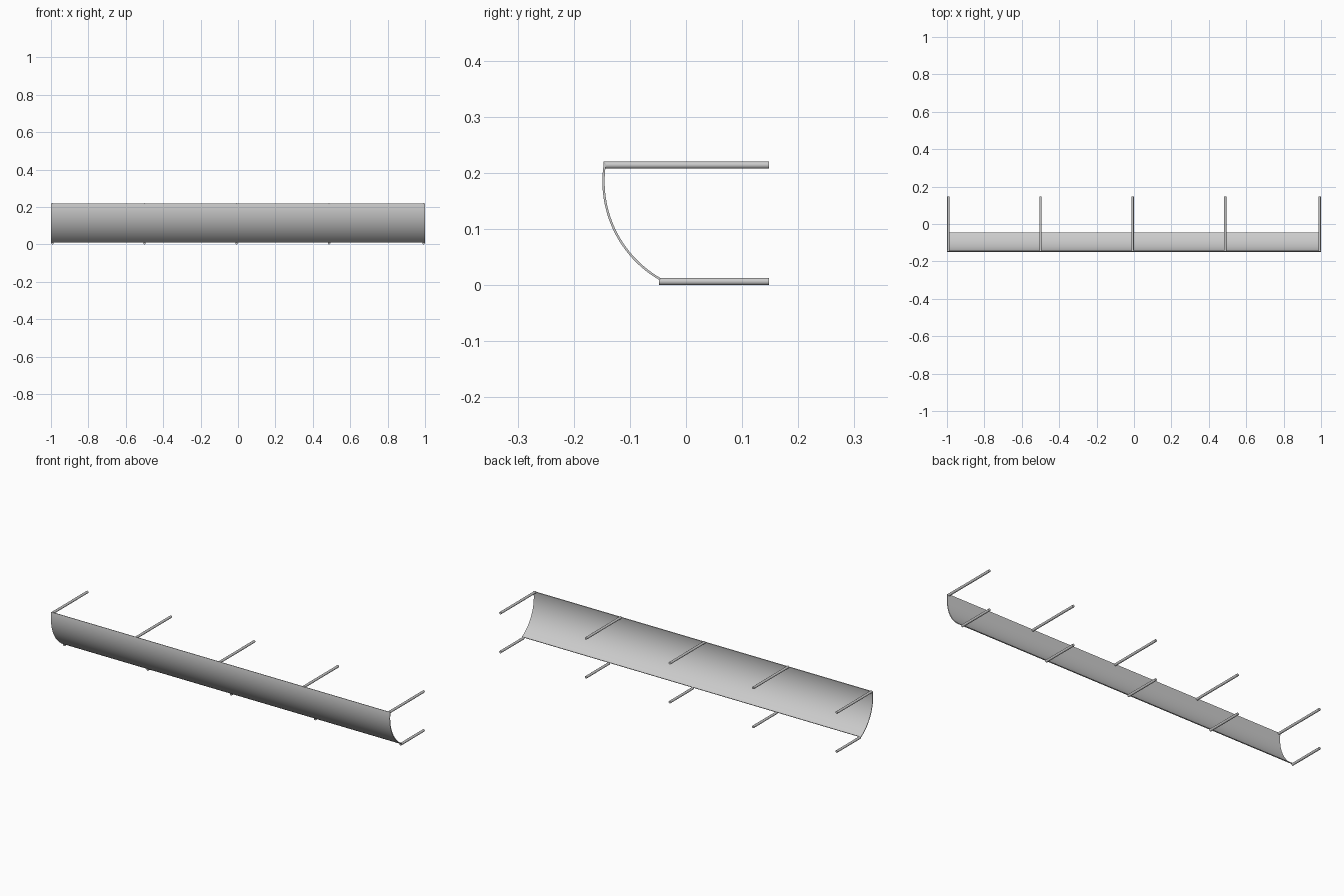
import bpy, bmesh
from math import sin, cos, radians, pi

if "Cube" in bpy.data.objects:
    bpy.data.objects.remove(bpy.data.objects["Cube"])

R, CY, CZ, T = 0.203, 0.054, 0.185, 0.004


def arc(radius, n=40):
    # side profile from top edge down to bottom edge
    angles = [radians(9.2 - 69.2 * i / n) for i in range(n + 1)]
    return [(CY - radius * cos(a), CZ + radius * sin(a)) for a in angles]


def finish(obj):
    bpy.ops.object.select_all(action='DESELECT')
    obj.select_set(True)
    bpy.context.view_layer.objects.active = obj
    bpy.ops.object.shade_smooth_by_angle(angle=radians(35))


# curved panel: closed thin profile extruded along x
bm = bmesh.new()
outer, inner = arc(R), arc(R - T)
rings = [[[bm.verts.new((x, y, z)) for y, z in pts] for pts in (outer, inner)]
         for x in (-1, 1)]
(lo, li), (ro, ri) = rings
for i in range(len(outer) - 1):
    for a, b in ((lo, ro), (ro, ri), (ri, li), (li, lo)):
        bm.faces.new((a[i], a[i + 1], b[i + 1], b[i]))
for k in (0, -1):
    bm.faces.new((lo[k], ro[k], ri[k], li[k]))
bmesh.ops.recalc_face_normals(bm, faces=bm.faces)
mesh = bpy.data.meshes.new("curved_panel")
bm.to_mesh(mesh)
bm.free()
panel = bpy.data.objects.new("curved_panel", mesh)
bpy.context.collection.objects.link(panel)
finish(panel)

# mounting rods running back from the top and bottom edges
ROD = 0.0065
for name, y0, z in (("top_rod", -0.147, 0.214), ("bottom_rod", -0.048, ROD)):
    for x in (-0.9925, -0.5, -0.0075, 0.4875, 0.9925):
        bpy.ops.mesh.primitive_cylinder_add(
            vertices=24, radius=ROD, depth=0.148 - y0,
            location=(x, (0.148 + y0) / 2, z), rotation=(pi / 2, 0, 0))
        rod = bpy.context.object
        rod.name = name
        finish(rod)
